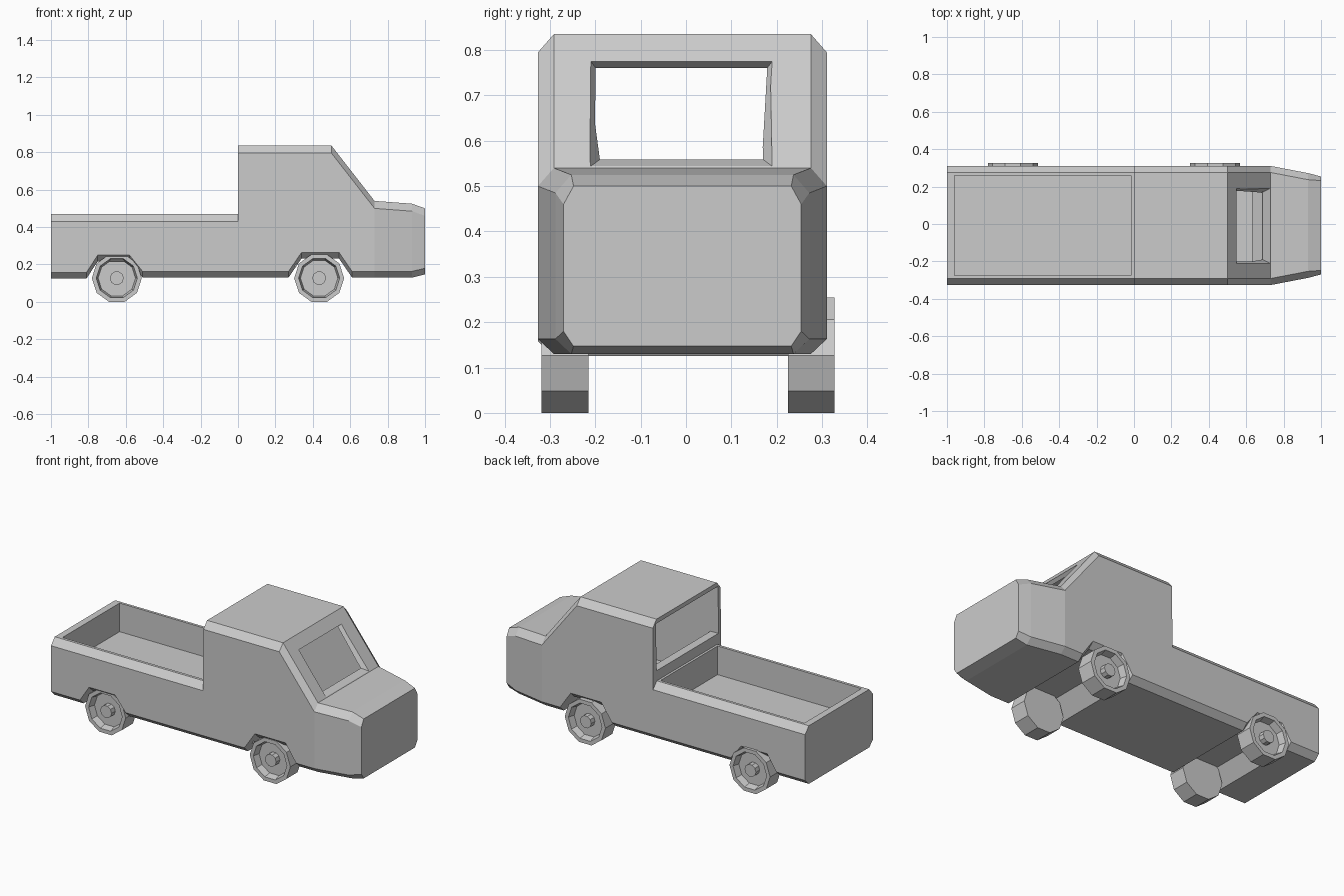
import bpy, bmesh
from math import cos, sin, pi
from mathutils import Vector

if "Cube" in bpy.data.objects:
    bpy.data.objects.remove(bpy.data.objects["Cube"])

YC = -0.008  # body centre line


def loft(name, rings):
    """Skin equal-length rings of points and cap both ends."""
    bm = bmesh.new()
    rows = [[bm.verts.new(p) for p in ring] for ring in rings]
    n = len(rows[0])
    for a, b in zip(rows, rows[1:]):
        for i in range(n):
            j = (i + 1) % n
            bm.faces.new((a[i], a[j], b[j], b[i]))
    bm.faces.new(rows[0])
    bm.faces.new(rows[-1])
    bmesh.ops.recalc_face_normals(bm, faces=bm.faces)
    me = bpy.data.meshes.new(name)
    bm.to_mesh(me)
    bm.free()
    ob = bpy.data.objects.new(name, me)
    bpy.context.collection.objects.link(ob)
    return ob


def section(x, top, bottom, w=0.3185, cut=0.035):
    """Chamfered rectangular cross-section at x."""
    half = [(w - cut, bottom), (w, bottom + 0.033), (w, top - 0.04), (w - cut, top)]
    pts = half + [(-y, z) for y, z in reversed(half)]
    return [(x, YC + y, z) for y, z in pts]


def extrude_xz(name, profile, y0, y1):
    return loft(name, [[(x, y, z) for x, z in profile] for y in (y0, y1)])


def carve(ob, cutter):
    cutter.hide_render = True
    mod = ob.modifiers.new("cut", 'BOOLEAN')
    mod.operation = 'DIFFERENCE'
    mod.solver = 'EXACT'
    mod.object = cutter
    bpy.context.view_layer.objects.active = ob
    bpy.ops.object.modifier_apply(modifier=mod.name)
    bpy.data.objects.remove(cutter)


def screen_z(x):
    return 0.835 - (x - 0.5) * 0.295 / 0.23


# Body: sections from tailgate to nose, wheel arches included
body = loft("truck_body", [
    section(-1.0, 0.47, 0.125),
    section(-0.81, 0.47, 0.125),
    section(-0.75, 0.47, 0.217),
    section(-0.58, 0.47, 0.217),
    section(-0.51, 0.47, 0.13),
    section(-0.001, 0.47, 0.13),
    section(0.001, 0.835, 0.13),
    section(0.27, 0.835, 0.13),
    section(0.34, 0.835, 0.232),
    section(0.50, 0.835, 0.232),
    section(0.54, screen_z(0.54), 0.232),
    section(0.61, screen_z(0.61), 0.13),
    section(0.73, 0.54, 0.13),
    section(0.93, 0.525, 0.13, 0.28),
    section(1.0, 0.50, 0.147, 0.262, 0.022),
])

# Load bed recess
carve(body, extrude_xz("bed_cutter",
      [(-0.96, 0.30), (-0.015, 0.30), (-0.015, 0.6), (-0.96, 0.6)], -0.275, 0.26))

# Hollow cab, open at the rear above a low sill
carve(body, extrude_xz("cab_cutter",
      [(-0.05, 0.53), (0.05, 0.53), (0.05, 0.19), (0.31, 0.19), (0.34, 0.265),
       (0.63, 0.265), (0.63, 0.50), (0.695, 0.55), (0.49, 0.81), (-0.05, 0.81)],
      YC - 0.295, YC + 0.287))

# Windscreen opening, tapering inwards
outer = [Vector(p) for p in ((0.547, -0.21, 0.775), (0.547, 0.19, 0.775),
                             (0.727, 0.19, 0.544), (0.727, -0.21, 0.544))]
inner = [Vector(p) for p in ((0.522, -0.195, 0.755), (0.522, 0.175, 0.755),
                             (0.698, 0.175, 0.555), (0.698, -0.195, 0.555))]
carve(body, loft("windscreen_cutter",
      [[a.lerp(b, t) for a, b in zip(outer, inner)] for t in (-0.3, 1.6)]))


# Wheels: ten-sided tyre with recessed rim and protruding hub
def wheel(name, x, y_in, y_out):
    s = 1 if y_out > y_in else -1
    profile = [(0.1335, y_in), (0.1335, y_out), (0.11, y_out), (0.10, y_out - s * 0.04),
               (0.037, y_out - s * 0.04), (0.037, y_out - s * 0.005)]
    return loft(name, [[(x + r * cos(k * pi / 5), y, 0.127 + r * sin(k * pi / 5))
                        for k in range(10)] for r, y in profile])


for end, x in (("rear", -0.648), ("front", 0.434)):
    wheel(end + "_wheel_near", x, -0.215, -0.319)
    wheel(end + "_wheel_far", x, 0.225, 0.327)
